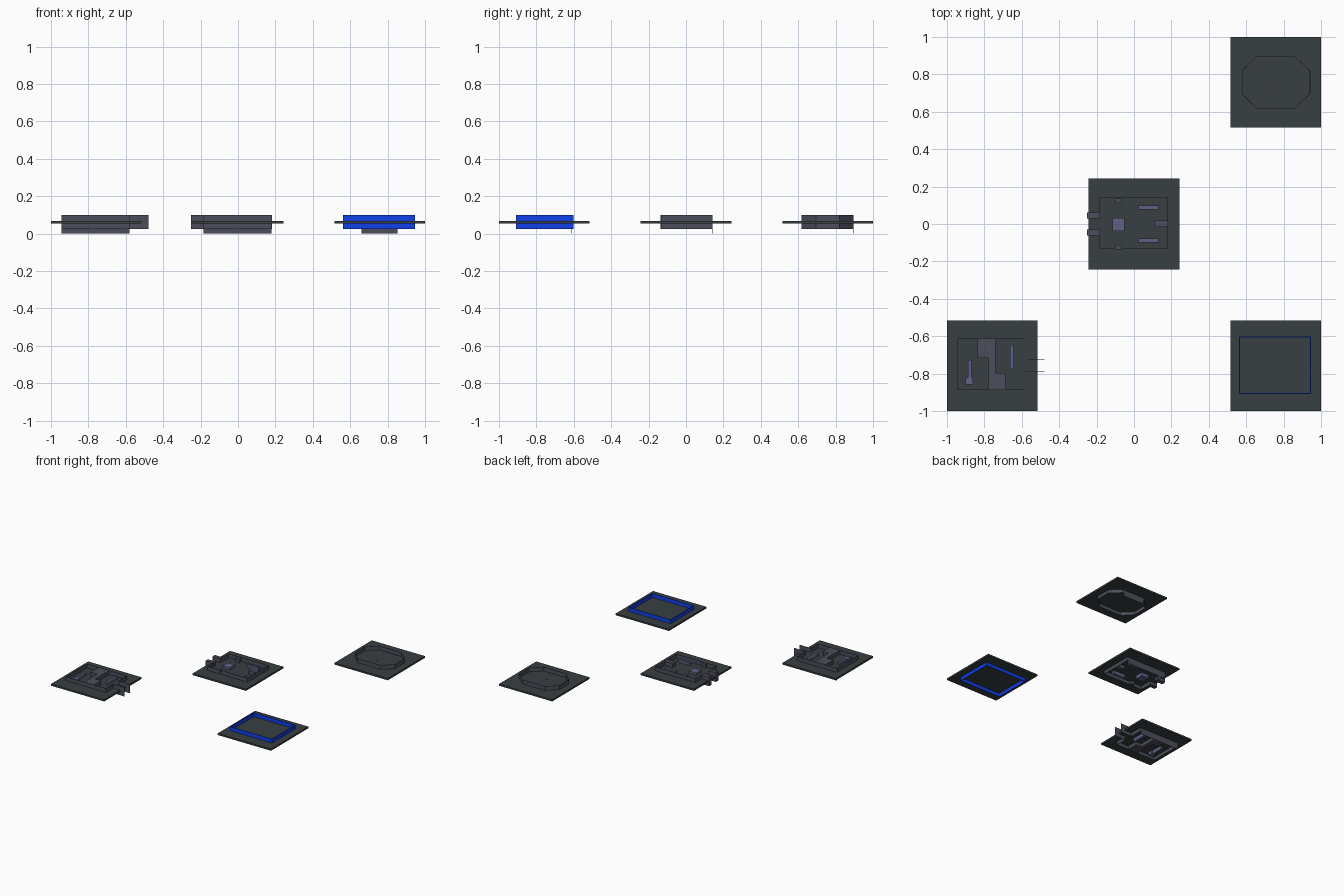
import bpy, bmesh

if "Cube" in bpy.data.objects:
    bpy.data.objects.remove(bpy.data.objects["Cube"])

def material(name, rgb):
    m = bpy.data.materials.new(name)
    m.diffuse_color = (*rgb, 1)
    m.use_nodes = True
    m.node_tree.nodes["Principled BSDF"].inputs["Base Color"].default_value = m.diffuse_color
    return m

SLAB = material("slate", (0.04, 0.05, 0.055))
STONE = material("stone", (0.075, 0.075, 0.11))
PALE = material("pale_stone", (0.12, 0.12, 0.24))
BLUE = material("blue", (0.005, 0.05, 0.8))
LOW, TOP = 0.025, 0.1

def finish(name, bm, mat):
    me = bpy.data.meshes.new(name)
    bm.to_mesh(me)
    bm.free()
    me.materials.append(mat)
    ob = bpy.data.objects.new(name, me)
    bpy.context.collection.objects.link(ob)
    return ob

def block(name, x0, x1, y0, y1, z0=LOW, z1=TOP, mat=STONE):
    bm = bmesh.new()
    bmesh.ops.create_cube(bm, size=1)
    for v in bm.verts:
        v.co.x = x1 if v.co.x > 0 else x0
        v.co.y = y1 if v.co.y > 0 else y0
        v.co.z = z1 if v.co.z > 0 else z0
    return finish(name, bm, mat)

def wall(name, points, closed=False, mat=STONE, thick=0.003, z0=LOW, z1=TOP):
    """Thin upright wall following a path in plan."""
    bm = bmesh.new()
    cols = [[bm.verts.new((x, y, z)) for z in (z0, z1)] for x, y in points]
    pairs = list(zip(cols, cols[1:]))
    if closed:
        pairs.append((cols[-1], cols[0]))
    for a, b in pairs:
        bm.faces.new((a[0], b[0], b[1], a[1]))
    ob = finish(name, bm, mat)
    mod = ob.modifiers.new("thickness", 'SOLIDIFY')
    mod.thickness = thick
    mod.offset = 0
    return ob

# Four square floor slabs
for name, cx, cy in (("corridor_room", -0.758, -0.758), ("hall", 0, 0),
                     ("blue_room", 0.758, -0.758), ("octagon_room", 0.758, 0.758)):
    block(name + "_slab", cx - 0.242, cx + 0.242, cy - 0.242, cy + 0.242, 0.053, 0.067, SLAB)

# Corridor room: one wall path with an exit passage on the right
wall("corridor_room_wall", [(-0.478, -0.722), (-0.58, -0.722), (-0.58, -0.613),
     (-0.943, -0.613), (-0.943, -0.887), (-0.58, -0.887), (-0.58, -0.791), (-0.478, -0.791)])
wall("corridor_room_back_skirt", [(-0.943, -0.613), (-0.58, -0.613)], z0=0, z1=LOW)
# Stepped divider and two long benches
block("divider_back", -0.837, -0.74, -0.717, -0.615)
block("divider_middle", -0.778, -0.74, -0.797, -0.717)
block("divider_front", -0.778, -0.687, -0.885, -0.797)
block("right_bench", -0.664, -0.643, -0.775, -0.647, z1=0.085, mat=PALE)
block("left_bench", -0.888, -0.87, -0.82, -0.727, z1=0.085, mat=PALE)
block("left_bench_end", -0.9, -0.862, -0.857, -0.82, z1=0.085, mat=PALE)

# Hall: walls with a doorway on the left
wall("hall_wall", [(-0.184, 0.03), (-0.184, 0.14), (0.18, 0.14),
                   (0.18, -0.133), (-0.184, -0.133), (-0.184, -0.03)])
wall("hall_back_skirt", [(-0.184, 0.14), (0.18, 0.14)], z0=0, z1=LOW)
# Mirrored door pillars, wall piers and benches
for side, s in (("back", 1), ("front", -1)):
    def pair(name, x0, x1, a, b, **kw):
        y0, y1 = sorted((s * a, s * b))
        block(side + "_" + name, x0, x1, y0, y1, **kw)
    pair("door_pillar", -0.252, -0.182, 0.03, 0.061)
    pair("wall_pier", -0.1, -0.067, 0.112, 0.136)
    pair("bench", 0.025, 0.13, 0.078, 0.1, z1=0.085, mat=PALE)
block("hall_platform", -0.115, -0.05, -0.037, 0.032, z1=0.085, mat=PALE)
block("hall_end_buttress", 0.107, 0.18, -0.017, 0.02)

# Blue rectangular room
wall("blue_room_wall", [(0.565, -0.604), (0.943, -0.604), (0.943, -0.906), (0.565, -0.906)],
     closed=True, mat=BLUE, thick=0.007)

# Octagonal room with a deeper back wall
wall("octagon_wall", [(0.655, 0.895), (0.86, 0.895), (0.941, 0.82), (0.941, 0.695),
                      (0.86, 0.62), (0.655, 0.62), (0.578, 0.695), (0.578, 0.82)], closed=True)
wall("octagon_back_skirt", [(0.66, 0.895), (0.853, 0.895)], z0=0, z1=LOW)
block("octagon_marker", 0.751, 0.758, 0.724, 0.731, 0.06, 0.072)
